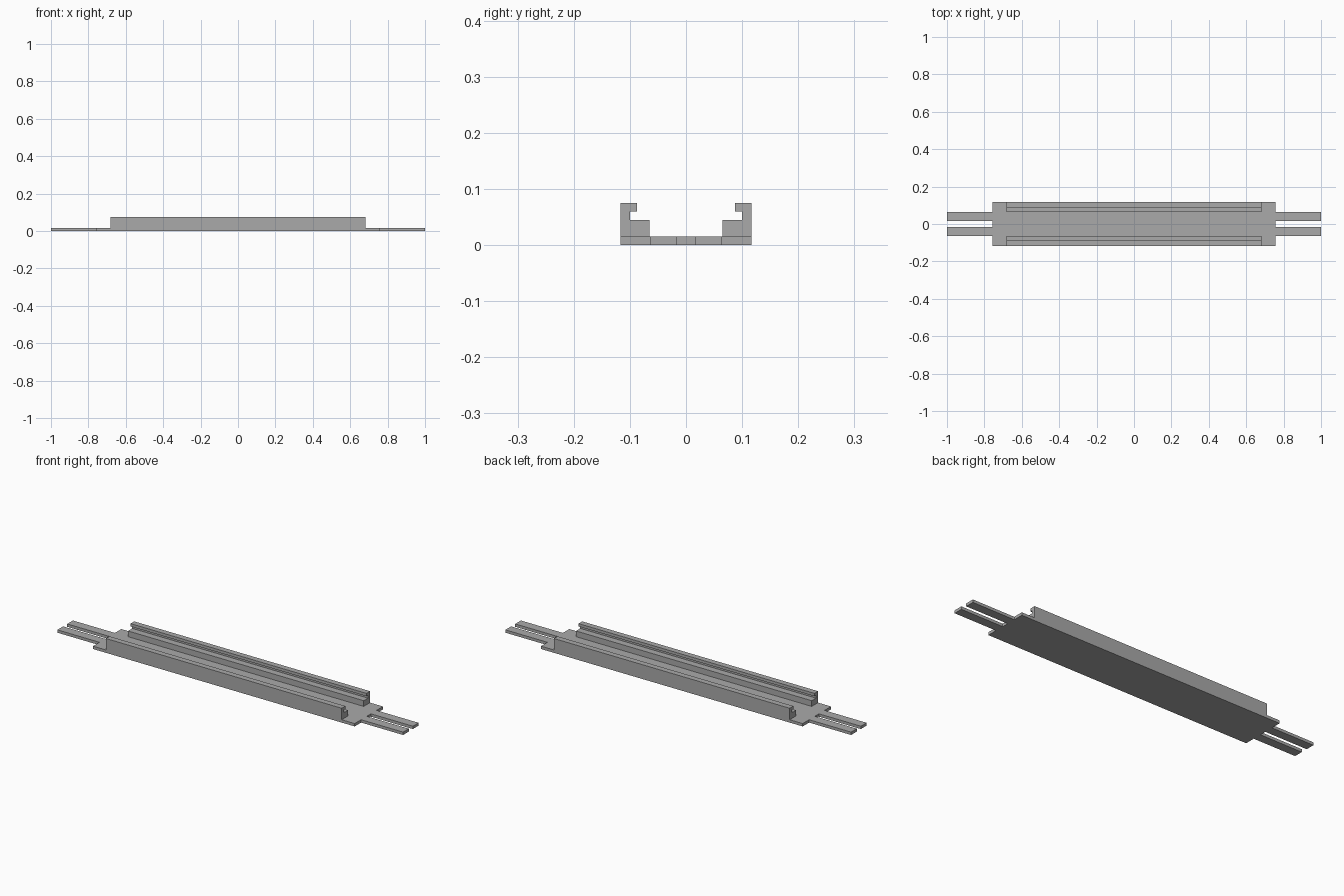
import bpy
import bmesh
from mathutils import Vector

cube = bpy.data.objects.get("Cube")
if cube:
    bpy.data.objects.remove(cube, do_unlink=True)

grey = bpy.data.materials.new("plain grey")
grey.use_nodes = True
COLOUR = (0.4, 0.4, 0.4, 1)
grey.diffuse_color = COLOUR
grey.node_tree.nodes["Principled BSDF"].inputs["Base Color"].default_value = COLOUR

PLATE_TOP = 0.015


def extrude_outline(name, points, direction):
    """Fill a closed outline and extrude it into a solid."""
    bm = bmesh.new()
    face = bm.faces.new([bm.verts.new(p) for p in points])
    result = bmesh.ops.extrude_face_region(bm, geom=[face], use_keep_orig=True)
    moved = [v for v in result["geom"] if isinstance(v, bmesh.types.BMVert)]
    bmesh.ops.translate(bm, verts=moved, vec=Vector(direction))
    bmesh.ops.recalc_face_normals(bm, faces=bm.faces)
    mesh = bpy.data.meshes.new(name)
    bm.to_mesh(mesh)
    bm.free()
    mesh.materials.append(grey)
    obj = bpy.data.objects.new(name, mesh)
    bpy.context.collection.objects.link(obj)
    return obj


# Base plate with two prongs at each end, from one mirrored quarter outline
quarter = [(0.757, 0.117), (0.757, 0.064), (1, 0.064), (1, 0.017), (0.757, 0.017)]
right_end = quarter + [(x, -y) for x, y in reversed(quarter)]
outline = right_end + [(-x, y) for x, y in reversed(right_end)]
extrude_outline("base_plate", [(x, y, 0) for x, y in outline], (0, 0, PLATE_TOP))

# Side rails: outer wall, inner ledge and overhanging lip
RAIL_END = 0.682
section = [(0.117, PLATE_TOP), (0.117, 0.075), (0.087, 0.075), (0.087, 0.06),
           (0.1, 0.06), (0.1, 0.045), (0.065, 0.045), (0.065, PLATE_TOP)]
for name, side in (("front_rail", -1), ("back_rail", 1)):
    extrude_outline(name, [(-RAIL_END, side * y, z) for y, z in section],
                    (2 * RAIL_END, 0, 0))
